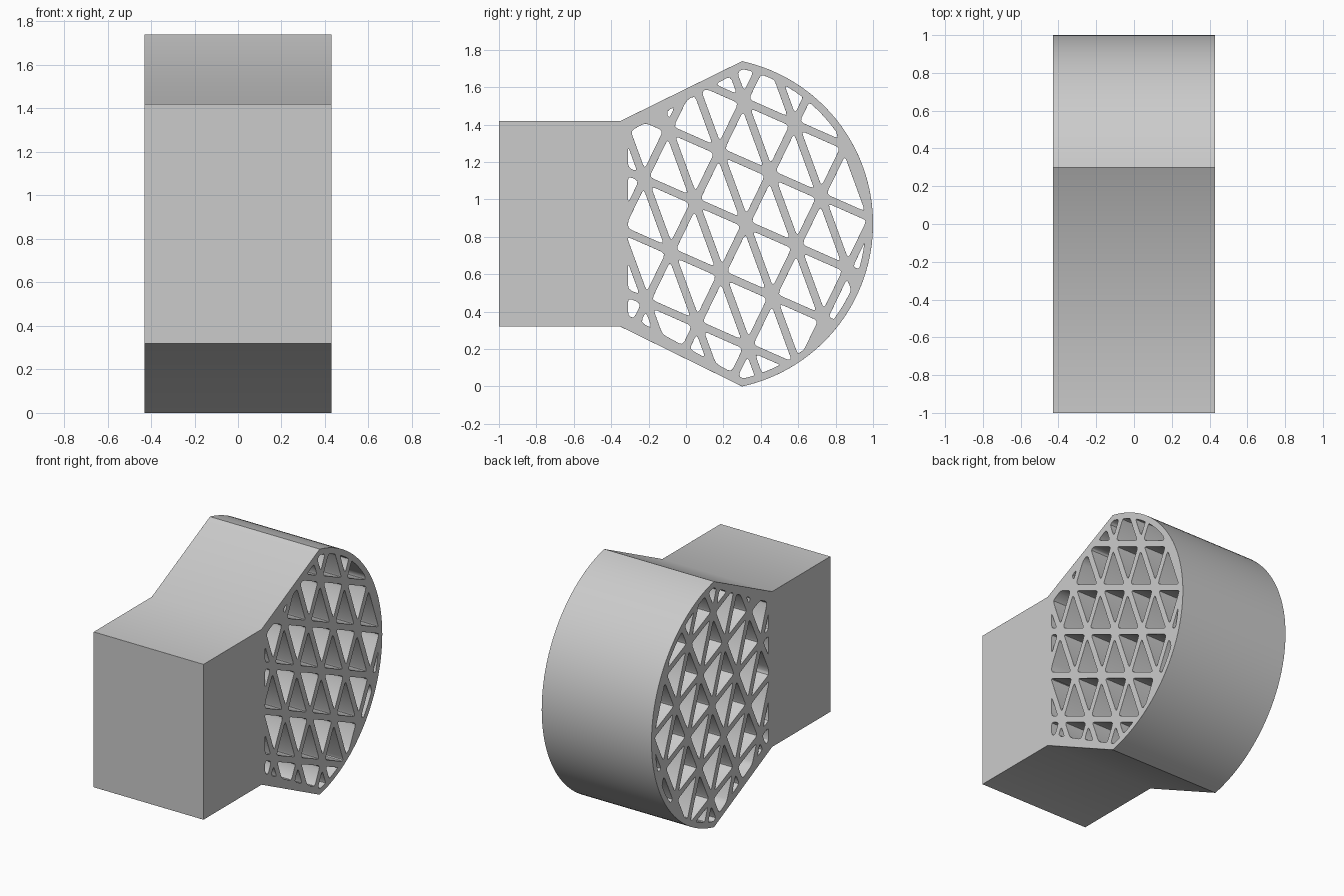
import bpy, bmesh, math
from mathutils import Vector, Matrix

if "Cube" in bpy.data.objects:
    bpy.data.objects.remove(bpy.data.objects["Cube"])

HALF_X = 0.43      # half depth of the prism
BAR = 0.021        # half thickness of a lattice bar
RIM = 0.04         # thickness of the outer rim
C, R = Vector((0.11, 0.87)), 0.89   # arc of the rounded end (y, z)


def arc(n):
    a = math.atan2(0.87, 0.19)
    return [C + R * Vector((math.cos(t), math.sin(t)))
            for t in (-a + 2 * a * i / n for i in range(n + 1))]


def clip(poly, p, q, inset):
    """Keep the part of a convex polygon left of line p-q, moved in by inset."""
    d = (q - p).normalized()
    n = Vector((-d.y, d.x))
    out = []
    for i, b in enumerate(poly):
        a = poly[i - 1]
        da, db = (a - p).dot(n) - inset, (b - p).dot(n) - inset
        if (da > 0) != (db > 0):
            out.append(a.lerp(b, da / (da - db)))
        if db > 0:
            out.append(b)
    return out


def area(poly):
    return sum(poly[i - 1].x * p.y - poly[i - 1].y * p.x
               for i, p in enumerate(poly)) / 2


def soften(poly, r):
    """Round the sharp corners of a hole."""
    out = []
    for i, p in enumerate(poly):
        u, v = poly[i - 1] - p, poly[(i + 1) % len(poly)] - p
        if u.angle(v, 3) > 2.7:
            out.append(p)
            continue
        a = p + u.normalized() * min(r, u.length * 0.4)
        b = p + v.normalized() * min(r, v.length * 0.4)
        out += [a, (a + b + 2 * p) / 4, b]
    return out


def tidy(poly):
    return [p for i, p in enumerate(poly) if (p - poly[i - 1]).length > 1e-3]


# Silhouette: rectangular block flaring into the rounded lattice end
end = arc(64)
outline = [Vector((-1, 0.32)), Vector((-0.35, 0.32))] + end + \
          [Vector((-0.35, 1.42)), Vector((-1, 1.42))]

# Convex zone that is filled with the lattice
zone = [Vector((-0.31, 0.335))] + end + [Vector((-0.31, 1.405))]

# Triangular holes of the skewed grid, trimmed to the zone
O, A, B = Vector((0.32, 0.87)), Vector((0.272, -0.12)), Vector((0.13, 0.268))
holes = []
for i in range(-6, 7):
    for j in range(-6, 7):
        P = O + i * A + j * B
        for tri in ((P, P + A, P + B), (P + A, P + A + B, P + B)):
            cell = list(tri)
            for k in range(3):
                cell = clip(cell, tri[k], tri[(k + 1) % 3], BAR)
            for k, p in enumerate(zone):
                if cell:
                    wall = 0.0 if k == 0 else RIM
                    cell = clip(cell, zone[k - 1], p, wall)
            cell = tidy(cell) if cell else []
            if len(cell) > 2 and area(cell) > 0.0006:
                holes.append(soften(cell, 0.022))

# Filled 2D profile with holes, extruded through the full depth
cu = bpy.data.curves.new("lattice_profile", 'CURVE')
cu.dimensions, cu.fill_mode, cu.extrude = '2D', 'BOTH', HALF_X
for poly in [outline] + holes:
    s = cu.splines.new('POLY')
    s.points.add(len(poly) - 1)
    for pt, p in zip(s.points, poly):
        pt.co = (p.x, p.y, 0, 1)
    s.use_cyclic_u = True
tmp = bpy.data.objects.new("lattice_profile", cu)
bpy.context.collection.objects.link(tmp)
bpy.context.view_layer.update()
me = bpy.data.meshes.new_from_object(
    tmp.evaluated_get(bpy.context.evaluated_depsgraph_get()))
bpy.data.objects.remove(tmp)

# Stand the profile up: local x, y, z become world y, z, x
me.transform(Matrix(((0, 0, 1, 0), (1, 0, 0, 0), (0, 1, 0, 0), (0, 0, 0, 1))))
bm = bmesh.new()
bm.from_mesh(me)
bmesh.ops.remove_doubles(bm, verts=bm.verts, dist=1e-5)
bmesh.ops.recalc_face_normals(bm, faces=bm.faces)
dz = min(v.co.z for v in bm.verts)
bmesh.ops.translate(bm, verts=bm.verts, vec=(0, 0, -dz))
bm.to_mesh(me)
bm.free()

body = bpy.data.objects.new("lattice_block", me)
bpy.context.collection.objects.link(body)
bpy.context.view_layer.objects.active = body
body.select_set(True)

# Slightly eased edges
bev = body.modifiers.new("eased_edges", 'BEVEL')
bev.width, bev.segments, bev.limit_method = 0.007, 2, 'ANGLE'
bev.angle_limit = math.radians(60)
bpy.ops.object.shade_smooth_by_angle(angle=math.radians(30))
